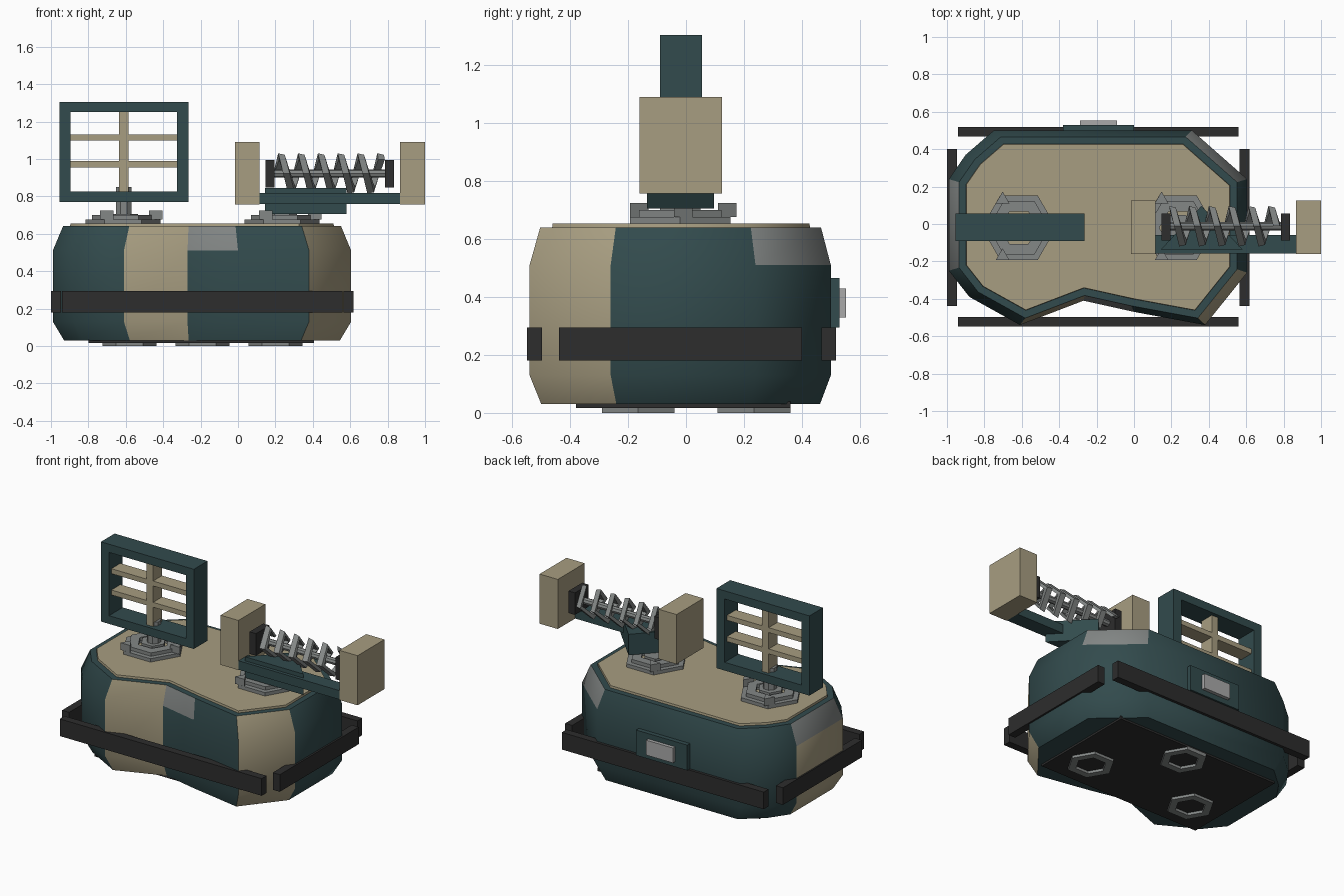
import bpy
import bmesh
from math import cos, sin, pi, radians
from mathutils import Matrix, Vector

cube = bpy.data.objects.get("Cube")
if cube:
    bpy.data.objects.remove(cube, do_unlink=True)


def material(name, r, g, b):
    m = bpy.data.materials.new(name)
    m.use_nodes = True
    m.diffuse_color = (r, g, b, 1)
    m.node_tree.nodes["Principled BSDF"].inputs["Base Color"].default_value = (r, g, b, 1)
    return m


TEAL = material("dark teal", 0.032, 0.07, 0.074)
TAN = material("sand tan", 0.39, 0.34, 0.22)
GREY = material("steel grey", 0.23, 0.245, 0.24)
PALE = material("pale grey", 0.4, 0.4, 0.4)
DARK = material("charcoal", 0.026, 0.026, 0.026)


def finish(name, bm, *mats):
    bmesh.ops.recalc_face_normals(bm, faces=bm.faces)
    mesh = bpy.data.meshes.new(name)
    bm.to_mesh(mesh)
    bm.free()
    for m in mats:
        mesh.materials.append(m)
    obj = bpy.data.objects.new(name, mesh)
    bpy.context.collection.objects.link(obj)
    return obj


def box(name, mat, x, y, z):
    """Box from its (low, high) limits on each axis."""
    bm = bmesh.new()
    bmesh.ops.create_cube(bm, size=1)
    for v in bm.verts:
        v.co = Vector([(lo + hi) / 2 + c * (hi - lo) for c, (lo, hi) in zip(v.co, (x, y, z))])
    return finish(name, bm, mat)


def prism(name, mat, points, z0, z1):
    bm = bmesh.new()
    face = bm.faces.new([bm.verts.new((x, y, z0)) for x, y in points])
    new = bmesh.ops.extrude_face_region(bm, geom=[face])["geom"]
    bmesh.ops.translate(bm, vec=(0, 0, z1 - z0),
                        verts=[g for g in new if isinstance(g, bmesh.types.BMVert)])
    return finish(name, bm, mat)


def polygon(x, y, r, sides, turn=0):
    angles = [turn + 2 * pi * i / sides for i in range(sides)]
    return [(x + r * cos(a), y + r * sin(a)) for a in angles]


def loft(bm, rings, closed=False):
    """Join equal rings of vertices; returns faces with row and column."""
    out = []
    n = len(rings[0])
    for row in range(len(rings) - (0 if closed else 1)):
        a, b = rings[row], rings[(row + 1) % len(rings)]
        for i in range(n):
            j = (i + 1) % n
            out.append((bm.faces.new((a[i], a[j], b[j], b[i])), row, i))
    return out


def hex_ring(name, mat, x, y, outer, inner, z0, z1):
    bm = bmesh.new()
    section = [(outer, z0), (outer, z1), (inner, z1), (inner, z0)]
    rings = [[bm.verts.new((px, py, z)) for px, py in polygon(x, y, r, 6)] for r, z in section]
    loft(bm, rings, closed=True)
    return finish(name, bm, mat)


# Hull: notched outline, tapered above and below, painted panel by panel
outline = [(-0.61, -0.54), (-0.27, -0.41), (0.0, -0.47), (0.38, -0.54),
           (0.605, -0.26), (0.605, 0.24), (0.31, 0.5), (-0.75, 0.5),
           (-0.9, 0.37), (-0.99, 0.24), (-0.99, -0.25), (-0.88, -0.39)]
levels = [(0.03, 0.925), (0.13, 1), (0.51, 1), (0.64, 0.932)]
mid = -0.19
bm = bmesh.new()
rings = [[bm.verts.new((mid + (x - mid) * s, y * s, z)) for x, y in outline] for z, s in levels]
tan_panels, grey_panels = (0, 3, 9), (1, 5, 9)
for face, row, col in loft(bm, rings):
    if row == 2 and col in grey_panels:
        face.material_index = 2
    elif col in tan_panels:
        face.material_index = 1
bm.faces.new(rings[0][::-1])
deck = bm.faces.new(rings[-1])
bm.normal_update()
bmesh.ops.inset_region(bm, faces=[deck], thickness=0.038, use_even_offset=True)
wall = bmesh.ops.inset_region(bm, faces=[deck], thickness=0.002, depth=0.014)["faces"]
for face in wall + [deck]:
    face.material_index = 1
hull = finish("hull", bm, TEAL, TAN, GREY)
bpy.ops.object.select_all(action="DESELECT")
hull.select_set(True)
bpy.context.view_layer.objects.active = hull
bpy.ops.object.shade_smooth_by_angle(angle=radians(55))

# Underside plate and three hexagonal nozzles
box("bottom_plate", DARK, (-0.8, 0.405), (-0.38, 0.36), (0.017, 0.04))
for i, (x, y) in enumerate([(-0.58, -0.165), (-0.19, 0.235), (0.2, -0.165)]):
    hex_ring(f"nozzle_{i + 1}", GREY, x, y, 0.145, 0.095, 0.0, 0.02)

# Bumper bars around the hull
for name, y in (("front", (-0.548, -0.497)), ("back", (0.467, 0.518))):
    box(name + "_bumper", DARK, (-0.94, 0.56), y, (0.18, 0.295))
for name, x in (("right", (-1.0, -0.947)), ("left", (0.565, 0.617))):
    box(name + "_bumper", DARK, x, (-0.438, 0.4), (0.18, 0.295))

# Back hatch
box("hatch_frame", TEAL, (-0.38, 0.0), (0.48, 0.53), (0.295, 0.465))
box("hatch_window", PALE, (-0.29, -0.09), (0.52, 0.553), (0.33, 0.43))

# Hexagonal mounts with three lugs each
for side, x in (("right", -0.615), ("left", 0.235)):
    y = -0.02
    hex_ring(side + "_mount_base", GREY, x, y, 0.2, 0.12, 0.65, 0.677)
    hex_ring(side + "_mount_collar", GREY, x, y, 0.165, 0.1, 0.677, 0.7)
    prism(side + "_mount_hub", GREY, polygon(x, y, 0.08, 6), 0.65, 0.705)
    for k in range(3):
        a = 2 * pi * k / 3
        lug = polygon(x + 0.175 * cos(a), y + 0.175 * sin(a), 0.042, 3, pi / 2)
        prism(f"{side}_mount_lug_{k + 1}", GREY, lug, 0.677, 0.725)

# Grid panel on its post
prism("panel_post", GREY, polygon(-0.61, -0.02, 0.045, 8, pi / 8), 0.7, 0.85)
depth = (-0.09, 0.055)
for name, z in (("bottom", (0.77, 0.825)), ("top", (1.25, 1.305))):
    box(f"panel_frame_{name}", TEAL, (-0.955, -0.265), depth, z)
for name, x in (("right", (-0.955, -0.895)), ("left", (-0.325, -0.265))):
    box(f"panel_frame_{name}", TEAL, x, depth, (0.825, 1.25))
box("panel_upright", TAN, (-0.635, -0.585), (-0.065, 0.03), (0.825, 1.25))
for i, z in enumerate((0.955, 1.098)):
    box(f"panel_shelf_{i + 1}", TAN, (-0.895, -0.325), (-0.065, 0.03), (z, z + 0.033))

# Spring launcher: wedge pivot, rail, end blocks, stops, rod
prism("launcher_pivot", TEAL, [(0.145, -0.135), (0.58, -0.135), (0.36, 0.096)], 0.705, 0.845)
box("launcher_rail", TEAL, (0.11, 0.87), (-0.157, -0.058), (0.758, 0.818))
for name, x in (("inner", (-0.017, 0.115)), ("outer", (0.865, 1.0))):
    box(name + "_end_block", TAN, x, (-0.16, 0.125), (0.757, 1.09))
for name, x in (("inner", (0.147, 0.195)), ("outer", (0.785, 0.833))):
    box(name + "_stop", DARK, x, (-0.088, 0.057), (0.847, 0.995))
axis_y, axis_z = -0.012, 0.922
bm = bmesh.new()
bmesh.ops.create_cone(bm, cap_ends=True, segments=8, radius1=0.022, radius2=0.022, depth=0.62,
                      matrix=Matrix.Translation((0.49, axis_y, axis_z)) @ Matrix.Rotation(pi / 2, 4, "Y"))
finish("spring_rod", bm, GREY)

# Angular coil: four straight runs per turn
bm = bmesh.new()
rings = []
for i in range(22):
    a = (i - 1) * pi / 2
    x = 0.235 + (i - 1) * 0.0265
    rings.append([bm.verts.new((x + dx, axis_y - r * sin(a), axis_z + r * cos(a)))
                  for dx, r in ((-0.02, 0.108), (0.015, 0.1), (0.02, 0.075), (-0.015, 0.075))])
loft(bm, rings)
bm.faces.new(rings[0][::-1])
bm.faces.new(rings[-1])
finish("spring_coil", bm, GREY)
